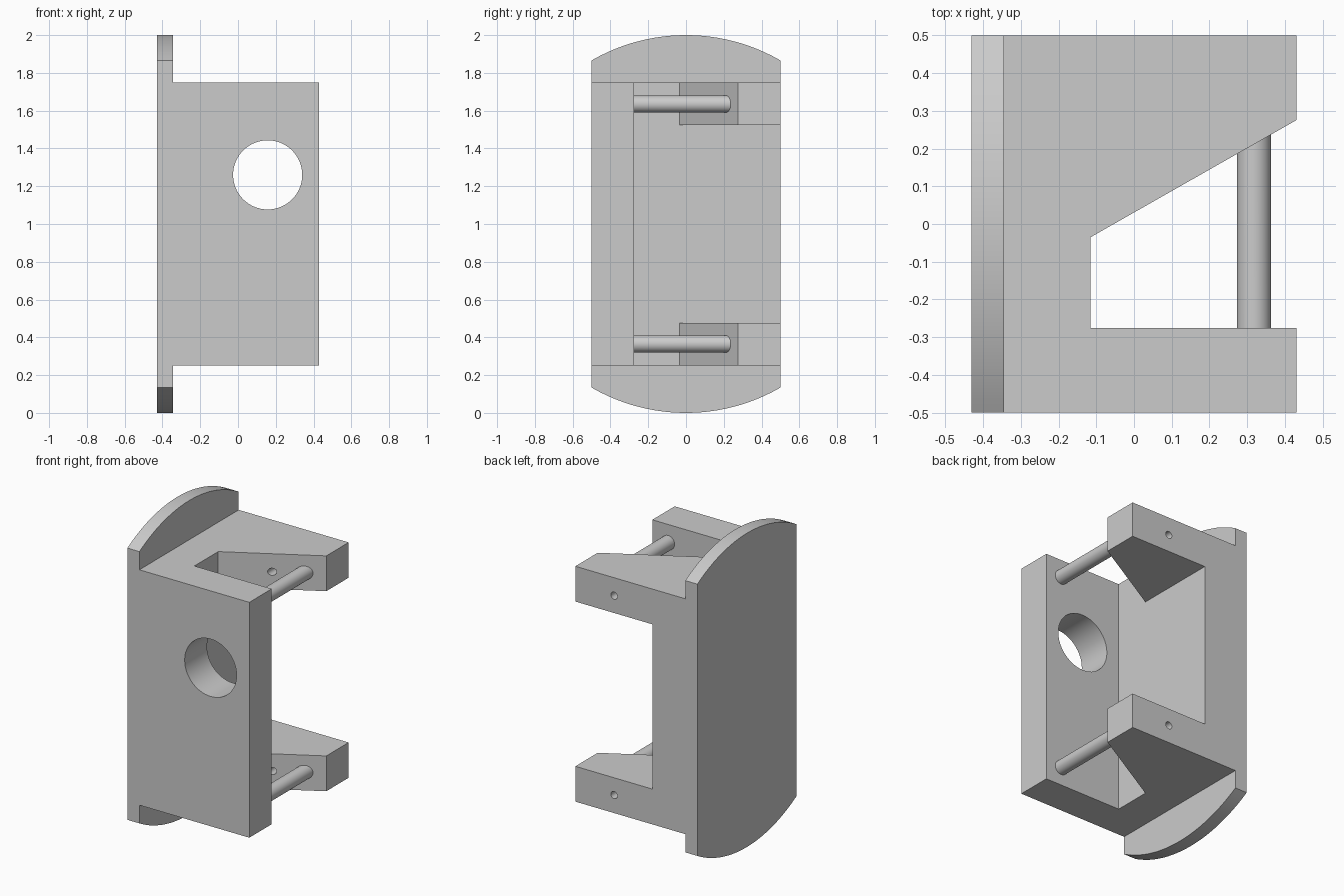
import bpy, bmesh, math
from mathutils import Vector

if "Cube" in bpy.data.objects:
    bpy.data.objects.remove(bpy.data.objects["Cube"])

grey = bpy.data.materials.new("light grey")
grey.diffuse_color = (0.6, 0.6, 0.6, 1)
grey.use_nodes = True
grey.node_tree.nodes["Principled BSDF"].inputs["Base Color"].default_value = grey.diffuse_color


def prism(name, points, offset):
    """Extrude a closed planar outline by an offset vector."""
    bm = bmesh.new()
    face = bm.faces.new([bm.verts.new(p) for p in points])
    new = bmesh.ops.extrude_face_region(bm, geom=[face])["geom"]
    bmesh.ops.translate(bm, vec=Vector(offset),
                        verts=[v for v in new if isinstance(v, bmesh.types.BMVert)])
    bmesh.ops.recalc_face_normals(bm, faces=bm.faces)
    mesh = bpy.data.meshes.new(name)
    bm.to_mesh(mesh)
    bm.free()
    mesh.materials.append(grey)
    obj = bpy.data.objects.new(name, mesh)
    bpy.context.collection.objects.link(obj)
    return obj


def plan(name, outline, z0, z1):
    return prism(name, [(x, y, z0) for x, y in outline], (0, 0, z1 - z0))


def rod(name, x, z, r, y0, y1, n=48):
    ring = [(x + r * math.cos(2 * math.pi * i / n), y0, z + r * math.sin(2 * math.pi * i / n))
            for i in range(n)]
    return prism(name, ring, (0, y1 - y0, 0))


def combine(target, tool, operation):
    mod = target.modifiers.new(operation, 'BOOLEAN')
    mod.operation, mod.solver, mod.object = operation, 'EXACT', tool
    bpy.context.view_layer.objects.active = target
    bpy.ops.object.modifier_apply(modifier=mod.name)
    bpy.data.objects.remove(tool, do_unlink=True)


def smooth(obj):
    bpy.ops.object.select_all(action='DESELECT')
    obj.select_set(True)
    bpy.context.view_layer.objects.active = obj
    bpy.ops.object.shade_smooth_by_angle(angle=math.radians(30))


PIN_Z = (0.365, 1.635)
SLOPE = 0.31 / 0.545          # slanted inner face of the arms

# Bracket block
bracket = plan("bracket", [(-0.4, -0.5), (0.43, -0.5), (0.43, 0.5), (-0.4, 0.5)], 0.25, 1.75)

# Opening between the two arms
gap = plan("gap_cutter", [(-0.115, -0.275), (0.6, -0.275), (0.6, 0.7), (-0.115, 0.7)], 0.475, 1.525)
combine(bracket, gap, 'DIFFERENCE')

# Slanted opening through both arms
slot = plan("slot_cutter", [(-0.115, -0.275), (0.6, -0.275),
                            (0.6, -0.035 + 0.715 * SLOPE), (-0.115, -0.035)], 0.1, 1.9)
combine(bracket, slot, 'DIFFERENCE')

# Back plate with arched ends
arc = [(0.5 - i / 24, math.sqrt(1 - (0.5 - i / 24) ** 2)) for i in range(25)]
outline = [(-0.43, y, 1 + h) for y, h in arc] + [(-0.43, -y, 1 - h) for y, h in arc]
plate = prism("back_plate", outline, (0.085, 0, 0))
combine(bracket, plate, 'UNION')

# Large hole in the front wall, small holes through the arms
combine(bracket, rod("wall_hole", 0.157, 1.26, 0.183, -0.7, -0.1, 64), 'DIFFERENCE')
for z in PIN_Z:
    combine(bracket, rod("arm_hole", 0.157, z, 0.023, -0.1, 0.7, 24), 'DIFFERENCE')
smooth(bracket)

# Pins joining the wall to the slanted arm faces
for label, z in zip(("lower_pin", "upper_pin"), PIN_Z):
    pin = rod(label, 0.318, z, 0.045, -0.275, 0.2)
    for v in pin.data.vertices:
        if v.co.y > 0:
            v.co.y = -0.035 + (v.co.x + 0.115) * SLOPE
    smooth(pin)
